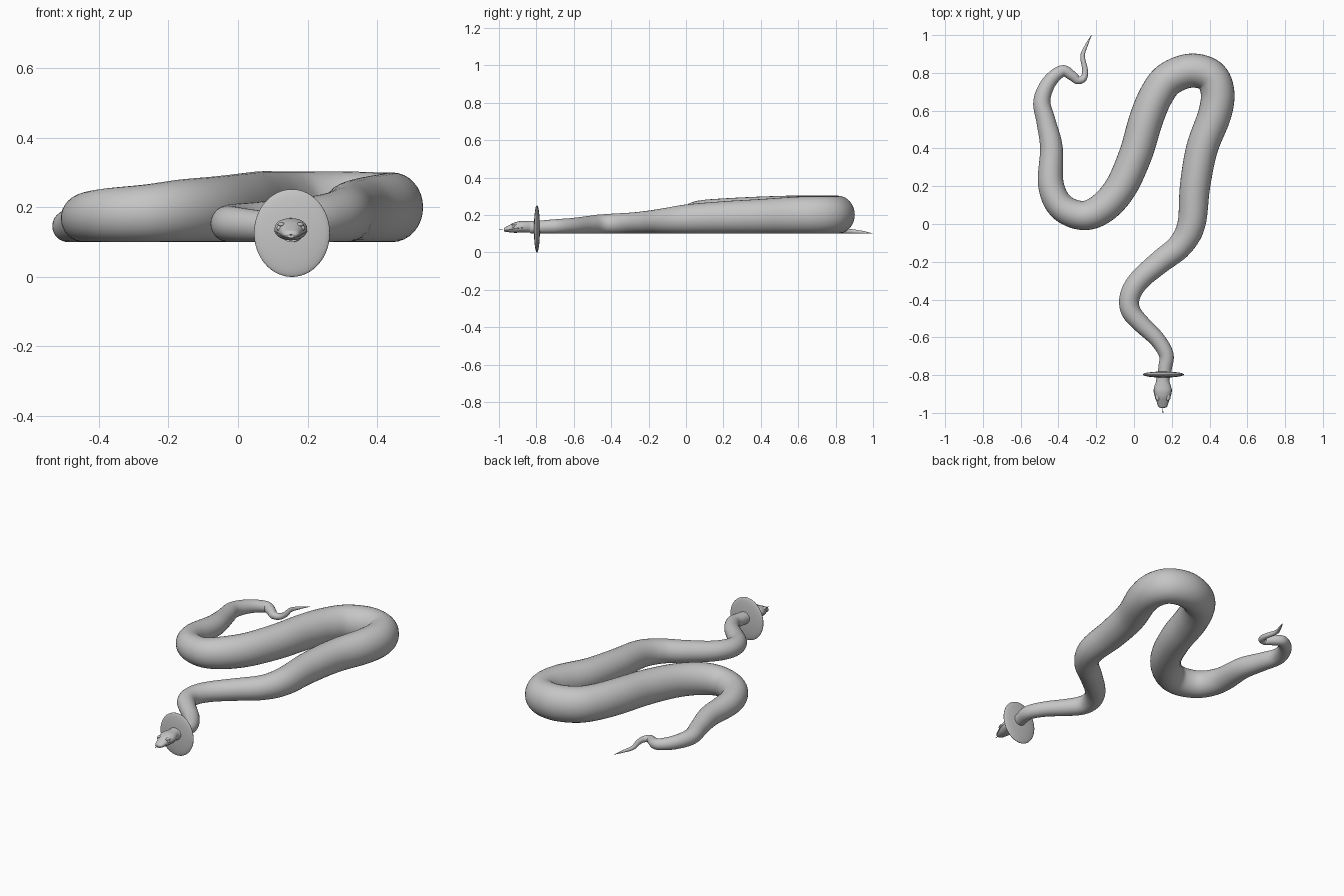
import bpy, bmesh, math
from mathutils import Vector

if "Cube" in bpy.data.objects:
    bpy.data.objects.remove(bpy.data.objects["Cube"], do_unlink=True)


def make_material(name, value):
    mat = bpy.data.materials.new(name)
    mat.use_nodes = True
    color = (value, value, value, 1)
    mat.diffuse_color = color
    mat.node_tree.nodes["Principled BSDF"].inputs["Base Color"].default_value = color
    return mat


GREY = make_material("plain grey", 0.56)
HEAD_X = 0.152


def finish(name, bm, angle=60):
    bmesh.ops.recalc_face_normals(bm, faces=bm.faces)
    mesh = bpy.data.meshes.new(name)
    bm.to_mesh(mesh)
    bm.free()
    obj = bpy.data.objects.new(name, mesh)
    bpy.context.collection.objects.link(obj)
    mesh.materials.append(GREY)
    bpy.ops.object.select_all(action='DESELECT')
    obj.select_set(True)
    bpy.context.view_layer.objects.active = obj
    bpy.ops.object.shade_smooth_by_angle(angle=math.radians(angle))
    return obj


def spline(keys, steps):
    """Catmull-Rom samples through the key points"""
    keys = [Vector(k) for k in keys]
    pts = [2 * keys[0] - keys[1]] + keys + [2 * keys[-1] - keys[-2]]
    out = []
    for a, b, c, d in zip(pts, pts[1:], pts[2:], pts[3:]):
        for i in range(steps):
            t = i / steps
            out.append(0.5 * (2 * b + (c - a) * t + (2 * a - 5 * b + 4 * c - d) * t ** 2
                              + (3 * b - a - 3 * c + d) * t ** 3))
    return out + [keys[-1]]


def sweep(name, rings, sides, power=1):
    """Skin elliptical rings given as centre, half width, half height"""
    bm = bmesh.new()
    loops = []
    for i, (centre, w, h) in enumerate(rings):
        tangent = rings[min(i + 1, len(rings) - 1)][0] - rings[max(i - 1, 0)][0]
        side = Vector((tangent.y, -tangent.x, 0)).normalized()
        loop = []
        for k in range(sides):
            a = math.tau * k / sides
            c, s = math.cos(a), math.sin(a)
            c = math.copysign(abs(c) ** power, c)
            s = math.copysign(abs(s) ** power, s)
            loop.append(bm.verts.new(centre + side * (w * c) + Vector((0, 0, h * s))))
        loops.append(loop)
    for p, q in zip(loops, loops[1:]):
        for k in range(sides):
            bm.faces.new((p[k], p[k - 1], q[k - 1], q[k]))
    bm.faces.new(loops[0])
    bm.faces.new(loops[-1])
    return finish(name, bm)


def ellipsoid(name, centre, size, u=24, v=16):
    bm = bmesh.new()
    bmesh.ops.create_uvsphere(bm, u_segments=u, v_segments=v, radius=1)
    bmesh.ops.scale(bm, vec=size, verts=bm.verts)
    bmesh.ops.translate(bm, vec=centre, verts=bm.verts)
    return finish(name, bm)


# Body: x, y, half width along the winding path, resting on a flat belly line
FLOOR = 0.1
path = [(.153, -.83, .033), (.165, -.76, .036), (.17, -.69, .039), (.122, -.61, .042),
        (.04, -.53, .047), (-.012, -.47, .051), (-.026, -.41, .053), (-.006, -.345, .055),
        (.045, -.28, .057), (.145, -.195, .062), (.245, -.113, .067), (.304, .0, .074),
        (.323, .2, .08), (.36, .4, .084), (.427, .58, .088), (.442, .7, .089),
        (.403, .785, .089), (.3, .812, .09), (.185, .768, .09), (.117, .68, .09),
        (.063, .55, .09), (.008, .367, .088), (-.072, .19, .085), (-.17, .082, .082),
        (-.273, .045, .077), (-.385, .092, .073), (-.44, .21, .068), (-.437, .4, .06),
        (-.465, .54, .051), (-.488, .65, .045), (-.45, .75, .038), (-.38, .81, .031),
        (-.328, .785, .026), (-.298, .762, .022), (-.267, .772, .018), (-.259, .815, .015),
        (-.272, .89, .012), (-.25, .95, .007), (-.225, 1, .001)]
rings = []
for p in spline(path, 7):
    height = p.z * (1 + 0.13 * min(1, max(0, (p.z - .062) / .028)))
    rings.append((Vector((p.x, p.y, FLOOR + height)), p.z, height))
sweep("body", rings, 32)

# Head: y, centre height, half width, half height
head = [(-.79, .137, .033, .033), (-.83, .137, .035, .031), (-.86, .137, .044, .031),
        (-.885, .137, .047, .031), (-.915, .133, .04, .028), (-.94, .128, .031, .021),
        (-.96, .124, .025, .014), (-.97, .122, .018, .01), (-.974, .121, .006, .004)]
samples = [Vector(k) for k in spline(head, 4)]
sweep("head", [(Vector((HEAD_X, p[0], p[1])), p[2], p[3]) for p in samples], 28, 0.9)

# Lip ridge around the mouth
lips = [(HEAD_X, p[0], p[1] - .006, p[2] + .0015) for p in samples if p[0] < -.87]
sweep("lip_ridge", [(Vector(p[:3]), p[3], .003) for p in lips], 20)

# Paired brows, eyes, nostrils and tongue forks
for name, s in (("left", 1), ("right", -1)):
    ellipsoid(name + "_brow", (HEAD_X + s * .027, -.915, .15), (.011, .02, .007))
    ellipsoid(name + "_eye", (HEAD_X + s * .033, -.922, .14), (.008, .009, .008))
    ellipsoid(name + "_nostril", (HEAD_X + s * .013, -.962, .129), (.005, .006, .004))
    fork = [(HEAD_X, -.965, .119), (HEAD_X, -.985, .121), (HEAD_X + s * .003, -1, .122)]
    sweep(name + "_tongue_fork", [(Vector(p), .0012, .001) for p in fork], 8)

# Collar: thin lens-shaped disc around the neck
ellipsoid("collar_disc", (.155, -.797, .126), (.109, .016, .126), 64, 32)
